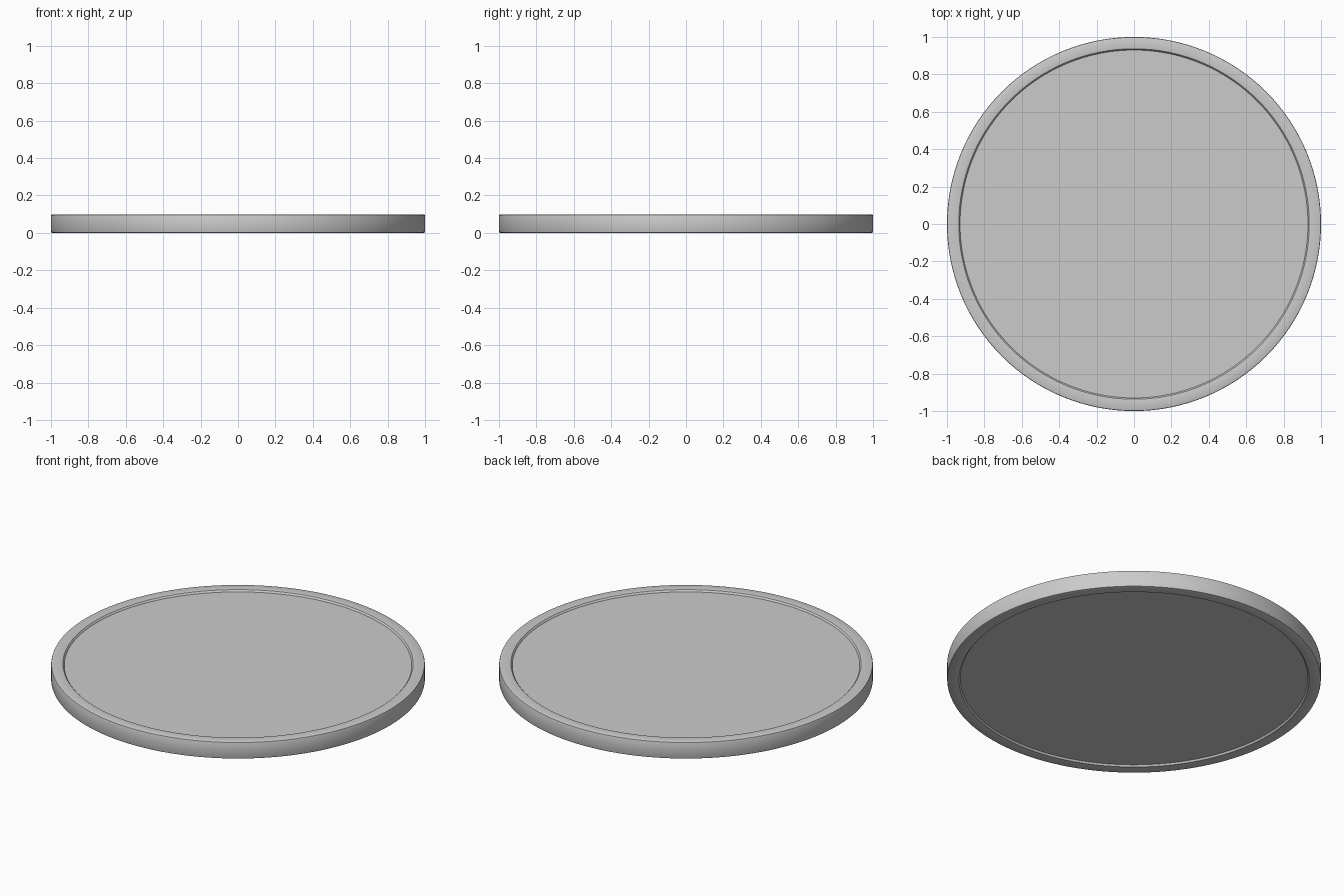
import bpy, bmesh
from math import pi

if "Cube" in bpy.data.objects:
    bpy.data.objects.remove(bpy.data.objects["Cube"])

H = 0.098       # total thickness
D = 0.011       # recess depth on each face
B = 0.006       # small edge rounding
N = 128

# Upper half of the coin profile (radius, height), centre to outer wall
upper = [(0, H - D), (0.93, H - D), (0.934, H - 0.004), (0.937, H - 0.001), (0.942, H),
         (1 - B, H), (1 - B * 0.3, H - B * 0.3), (1, H - B)]
# Lower half mirrors it, so both faces have a raised rim
profile = upper + [(r, H - z) for r, z in reversed(upper)]

# Revolve the profile into the disc
bm = bmesh.new()
verts = [bm.verts.new((r, 0, z)) for r, z in profile]
edges = [bm.edges.new(p) for p in zip(verts, verts[1:])]
bmesh.ops.spin(bm, geom=verts + edges, axis=(0, 0, 1), cent=(0, 0, 0),
               angle=2 * pi, steps=N, use_merge=False)
bmesh.ops.remove_doubles(bm, verts=bm.verts, dist=1e-5)
bmesh.ops.recalc_face_normals(bm, faces=bm.faces)

mesh = bpy.data.meshes.new("rimmed_disc")
bm.to_mesh(mesh)
bm.free()
disc = bpy.data.objects.new("rimmed_disc", mesh)
bpy.context.collection.objects.link(disc)

# Smooth round surfaces, crisp rim steps
bpy.context.view_layer.objects.active = disc
disc.select_set(True)
bpy.ops.object.shade_smooth_by_angle(angle=pi / 6)
